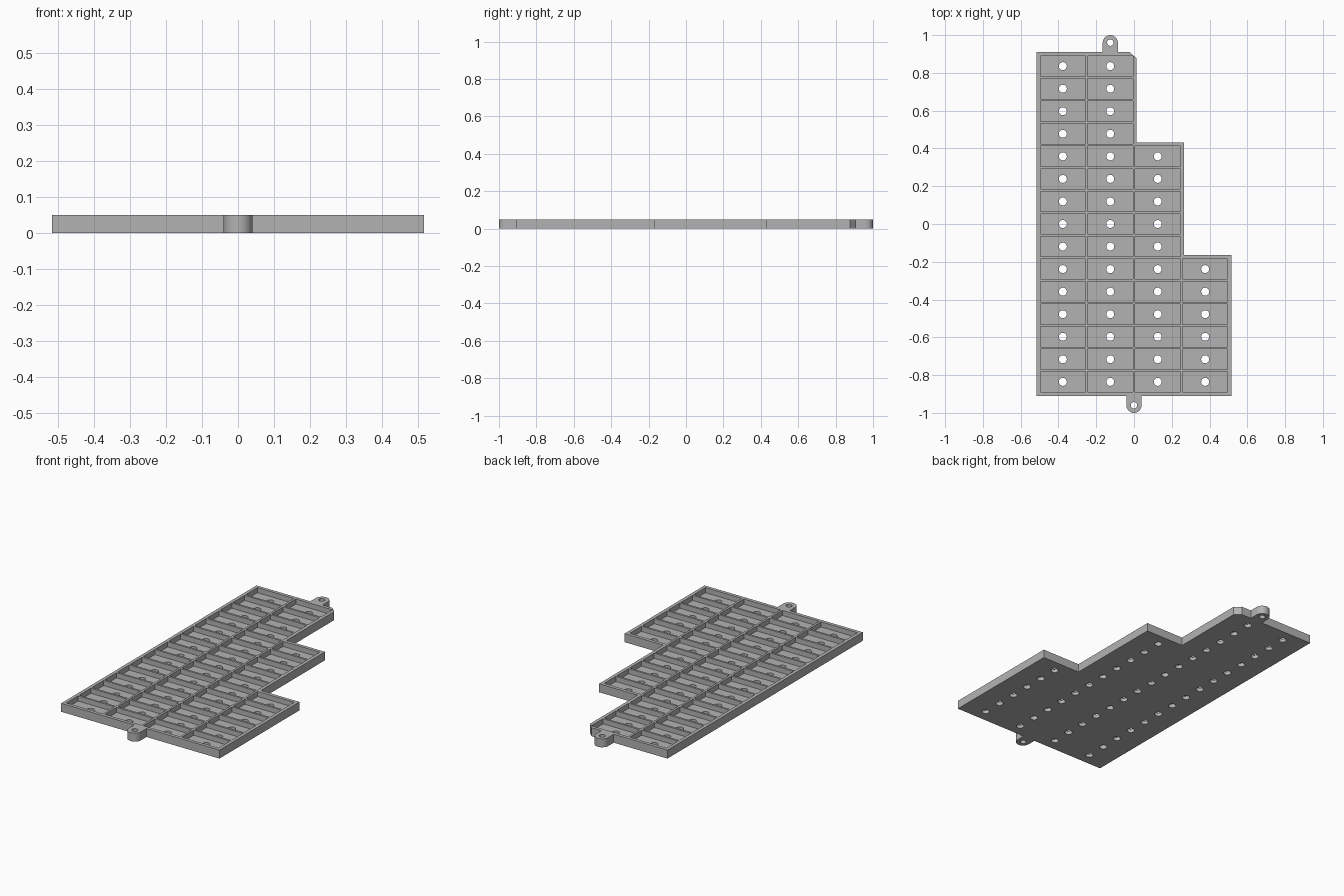
import bpy, bmesh, math
from mathutils import Matrix

if "Cube" in bpy.data.objects:
    bpy.data.objects.remove(bpy.data.objects["Cube"])

PX, PY = 0.2512, 0.1194          # compartment pitch
HX, HY = 0.1193, 0.0537          # compartment half size
RIM, H, FLOOR = 0.02, 0.05, 0.02
TAB_R, TAB_Y = 0.04, 0.96
TOP_TAB_X = -PX / 2
ROWS = [15, 15, 11, 6]           # compartments per column, left to right

grey = bpy.data.materials.new("light grey")
grey.use_nodes = True
colour = (0.45, 0.45, 0.45, 1)
grey.diffuse_color = colour
grey.node_tree.nodes["Principled BSDF"].inputs["Base Color"].default_value = colour


def col_x(c):
    return (c - 1.5) * PX


def row_y(r):
    return (r - 7) * PY


def make_object(name, bm):
    bmesh.ops.recalc_face_normals(bm, faces=bm.faces)
    mesh = bpy.data.meshes.new(name)
    bm.to_mesh(mesh)
    bm.free()
    mesh.materials.append(grey)
    obj = bpy.data.objects.new(name, mesh)
    bpy.context.collection.objects.link(obj)
    return obj


def add_cylinder(bm, x, y, radius):
    bmesh.ops.create_cone(bm, cap_ends=True, segments=32, radius1=radius, radius2=radius,
                          depth=4 * H, matrix=Matrix.Translation((x, y, 0)))


def tab(x, side):
    """Rounded lug outline, running counter-clockwise round the tray."""
    base = side * (row_y(14) + HY + RIM)
    start = 0 if side > 0 else math.pi
    arc = [(x + TAB_R * math.cos(start + math.pi * i / 24),
            side * TAB_Y + TAB_R * math.sin(start + math.pi * i / 24)) for i in range(25)]
    return [(x + side * TAB_R, base)] + arc + [(x - side * TAB_R, base)]


# Stepped tray outline with both lugs and one clipped corner
left = col_x(0) - HX - RIM
bottom = row_y(0) - HY - RIM
outline = [(left, bottom)] + tab(0, -1) + [(col_x(3) + HX + RIM, bottom)]
for c in (3, 2, 1):
    edge = col_x(c) + HX + RIM
    top = row_y(ROWS[c] - 1) + HY + RIM
    if c == 1:
        outline += [(edge, top - 0.033), (edge - 0.035, top)]
    else:
        outline += [(edge, top), (col_x(c - 1) + HX + RIM, top)]
outline += tab(TOP_TAB_X, 1) + [(left, -bottom)]

bm = bmesh.new()
face = bm.faces.new([bm.verts.new((x, y, 0)) for x, y in outline])
wall = bmesh.ops.extrude_face_region(bm, geom=[face])
bmesh.ops.translate(bm, vec=(0, 0, H),
                    verts=[v for v in wall["geom"] if isinstance(v, bmesh.types.BMVert)])
tray = make_object("compartment_tray", bm)

# Compartment and screw hole cutters
pockets, holes = bmesh.new(), bmesh.new()
for c, count in enumerate(ROWS):
    for r in range(count):
        x, y = col_x(c), row_y(r)
        bmesh.ops.create_cube(pockets, size=1,
                              matrix=Matrix.Translation((x, y, FLOOR + H / 2))
                              @ Matrix.Diagonal((2 * HX, 2 * HY, H, 1)))
        add_cylinder(holes, x, y, 0.021)
add_cylinder(holes, 0, -TAB_Y, 0.017)
add_cylinder(holes, TOP_TAB_X, TAB_Y, 0.017)

bpy.context.view_layer.objects.active = tray
for name, cut in (("pocket_cutter", pockets), ("hole_cutter", holes)):
    cutter = make_object(name, cut)
    cutter.hide_render = True
    mod = tray.modifiers.new(name, "BOOLEAN")
    mod.operation, mod.solver, mod.object = "DIFFERENCE", "EXACT", cutter
    bpy.ops.object.modifier_apply(modifier=mod.name)
    bpy.data.objects.remove(cutter)

# Smooth the round lugs and holes, keep edges crisp
bpy.ops.object.select_all(action="DESELECT")
tray.select_set(True)
bpy.ops.object.shade_smooth_by_angle(angle=math.radians(30))
